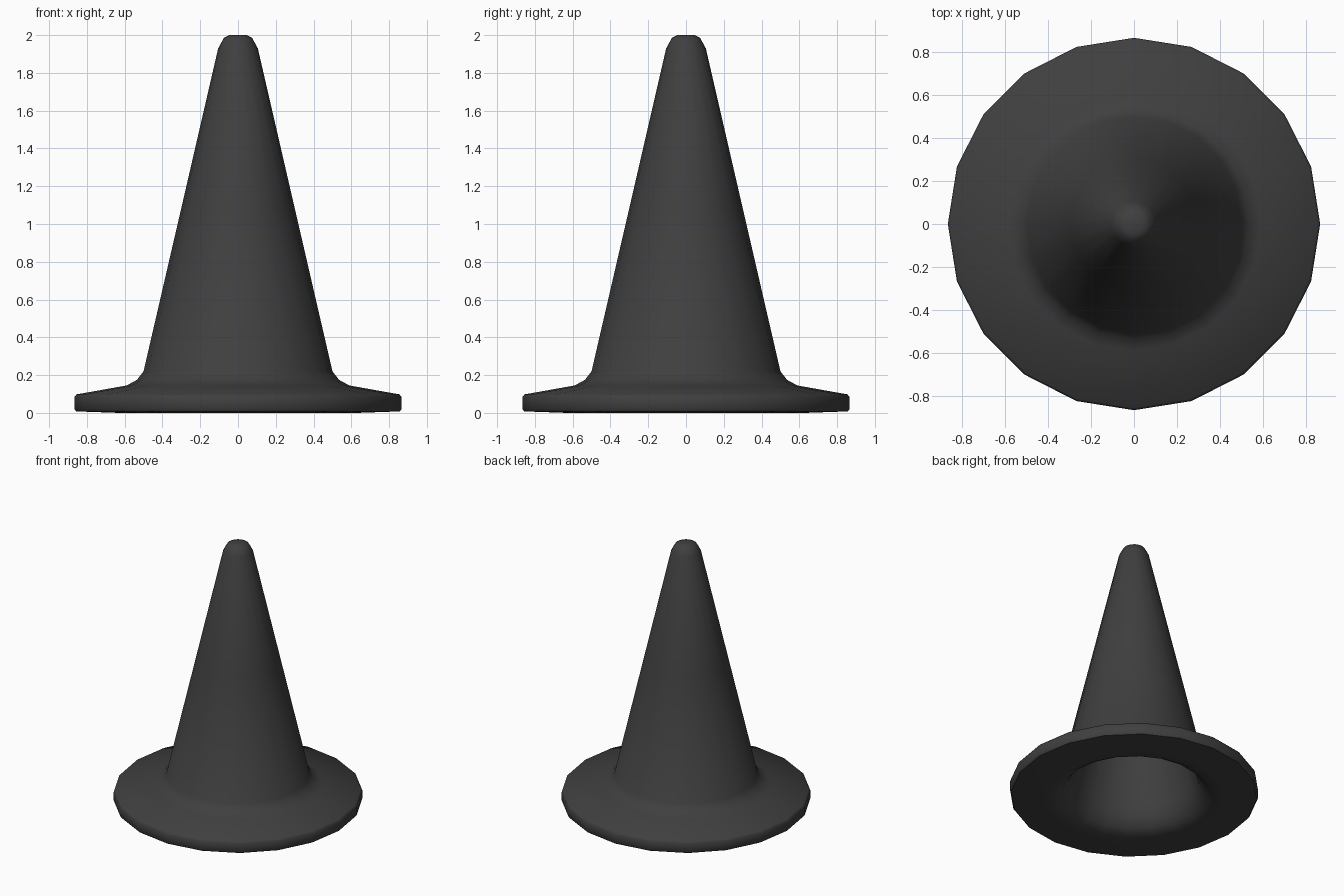
import bpy, bmesh, math

if "Cube" in bpy.data.objects:
    bpy.data.objects.remove(bpy.data.objects["Cube"])

SIDES = 20

# (radius, height): outer skin from the tip down, then up the hollow inside
profile = [
    (0, 2.0), (0.045, 2.0), (0.075, 1.985), (0.105, 1.93),
    (0.30, 1.085), (0.50, 0.22), (0.535, 0.175), (0.59, 0.145),
    (0.855, 0.098), (0.866, 0.085), (0.866, 0.02), (0.857, 0.008),
    (0.63, 0.0), (0.56, 0.0), (0.50, 0.035), (0.455, 0.10), (0.43, 0.18),
    (0.23, 1.045), (0.04, 1.87), (0, 1.90),
]

# Lathe the profile round z
bm = bmesh.new()
rings = []
for r, z in profile:
    count = SIDES if r > 0 else 1
    rings.append([bm.verts.new((r * math.cos(2 * math.pi * i / SIDES),
                                r * math.sin(2 * math.pi * i / SIDES), z))
                  for i in range(count)])
for a, b in zip(rings, rings[1:]):
    for i in range(SIDES):
        j = (i + 1) % SIDES
        if len(a) == 1:
            bm.faces.new((a[0], b[i], b[j]))
        elif len(b) == 1:
            bm.faces.new((a[i], b[0], a[j]))
        else:
            bm.faces.new((a[i], b[i], b[j], a[j]))
bmesh.ops.recalc_face_normals(bm, faces=bm.faces[:])

mesh = bpy.data.meshes.new("traffic_cone")
bm.to_mesh(mesh)
bm.free()
cone = bpy.data.objects.new("traffic_cone", mesh)
bpy.context.collection.objects.link(cone)

# Dark rubber
rubber = bpy.data.materials.new("dark_rubber")
rubber.diffuse_color = (0.05, 0.05, 0.05, 1)
rubber.use_nodes = True
rubber.node_tree.nodes["Principled BSDF"].inputs["Base Color"].default_value = rubber.diffuse_color
mesh.materials.append(rubber)

# Smooth body with a crisp rim
bpy.context.view_layer.objects.active = cone
cone.select_set(True)
bpy.ops.object.shade_smooth_by_angle(angle=math.radians(42))
